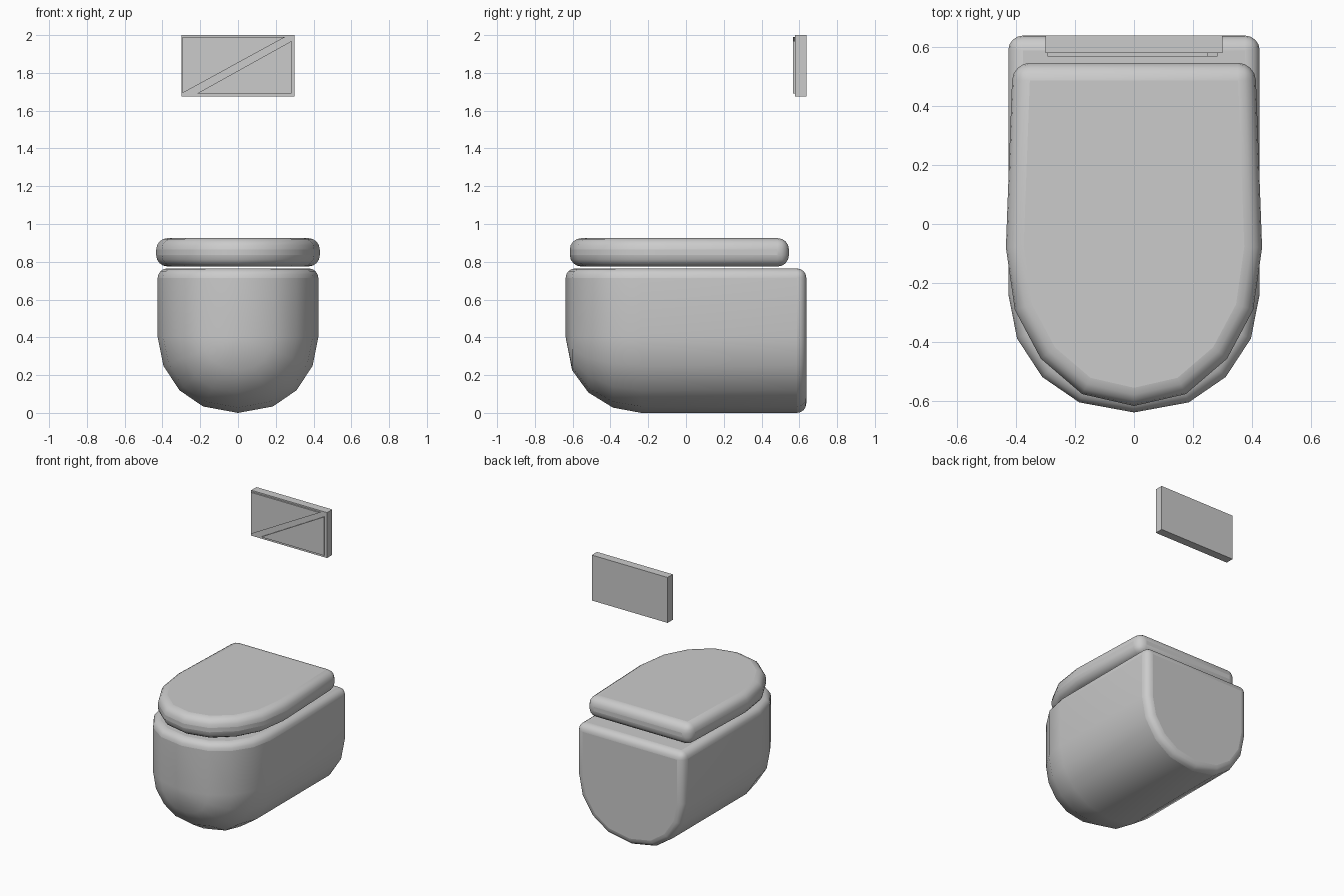
import bpy, bmesh, math

cube = bpy.data.objects.get("Cube")
if cube:
    bpy.data.objects.remove(cube, do_unlink=True)

ceramic = bpy.data.materials.new("grey ceramic")
ceramic.use_nodes = True
GREY = (0.6, 0.6, 0.6, 1)
ceramic.diffuse_color = GREY
ceramic.node_tree.nodes["Principled BSDF"].inputs["Base Color"].default_value = GREY


def finish(name, bm, bevel=0, segments=4, smooth=True):
    bmesh.ops.remove_doubles(bm, verts=bm.verts, dist=0.0005)
    bmesh.ops.recalc_face_normals(bm, faces=bm.faces)
    mesh = bpy.data.meshes.new(name)
    bm.to_mesh(mesh)
    bm.free()
    mesh.materials.append(ceramic)
    ob = bpy.data.objects.new(name, mesh)
    bpy.context.collection.objects.link(ob)
    if bevel:
        mod = ob.modifiers.new("rounded edges", "BEVEL")
        mod.width = bevel
        mod.segments = segments
        mod.limit_method = "ANGLE"
        mod.angle_limit = math.radians(50)
    if smooth:
        bpy.ops.object.select_all(action="DESELECT")
        ob.select_set(True)
        bpy.context.view_layer.objects.active = ob
        bpy.ops.object.shade_smooth_by_angle(angle=math.radians(40))
    return ob


def prism(name, outline, offset, **kw):
    """Extrude a closed outline of 3D points along an offset."""
    bm = bmesh.new()
    face = bm.faces.new([bm.verts.new(p) for p in outline])
    out = bmesh.ops.extrude_face_region(bm, geom=[face])
    moved = [v for v in out["geom"] if isinstance(v, bmesh.types.BMVert)]
    bmesh.ops.translate(bm, verts=moved, vec=offset)
    return finish(name, bm, **kw)


# Bowl: U-shaped sections that shrink along a quarter round to the front
R, CZ, TOP, HALF, BACK, FRONT = 0.4, 0.4, 0.765, 0.425, 0.637, -0.237
arc = [(0, 1), (0.435, 0.915), (0.73, 0.7), (0.93, 0.375), (1, 0)]
half = [(w * HALF, -d * R) for w, d in arc]
section = [(-x, z) for x, z in reversed(half)] + half[1:]

bm = bmesh.new()
rings = []
for scale, y in [(1, BACK)] + [(w, FRONT - d * R) for w, d in reversed(arc)]:
    pts = [(-HALF * scale, TOP)]
    pts += [(x * scale, CZ + z * scale) for x, z in section]
    pts += [(HALF * scale, TOP)]
    rings.append([bm.verts.new((x, y, z)) for x, z in pts])
bm.faces.new(rings[0])
for a, b in zip(rings, rings[1:]):
    for i in range(len(a) - 1):
        bm.faces.new((a[i], a[i + 1], b[i + 1], b[i]))
rim = [r[0] for r in rings] + [r[-1] for r in reversed(rings[:-1])]
bmesh.ops.remove_doubles(bm, verts=rings[-1], dist=0.0005)
bm.faces.new([v for v in rim if v.is_valid]) if all(v.is_valid for v in rim) else \
    bmesh.ops.holes_fill(bm, edges=[e for e in bm.edges if e.is_boundary])
finish("bowl", bm, bevel=0.05)

# Seat lid: rounded slab, widest near the middle
side = [(0.41, 0.545), (0.433, -0.08), (0.403, -0.29), (0.315, -0.455), (0.175, -0.575)]
outline = side + [(0, -0.615)] + [(-x, y) for x, y in reversed(side)]
prism("seat_lid", [(x, y, 0.775) for x, y in outline], (0, 0, 0.15), bevel=0.06)

# Flush plate with two triangular buttons
corners = [(-0.3, 1.675), (0.3, 1.675), (0.3, 2), (-0.3, 2)]
prism("flush_plate", [(x, 0.578, z) for x, z in corners], (0, 0.059, 0), smooth=False)
buttons = {
    "large_button": [(-0.293, 1.693), (0.25, 1.99), (-0.293, 1.99)],
    "small_button": [(-0.215, 1.692), (0.282, 1.692), (0.282, 1.968)],
}
for name, tri in buttons.items():
    prism(name, [(x, 0.567, z) for x, z in tri], (0, 0.015, 0), smooth=False)
